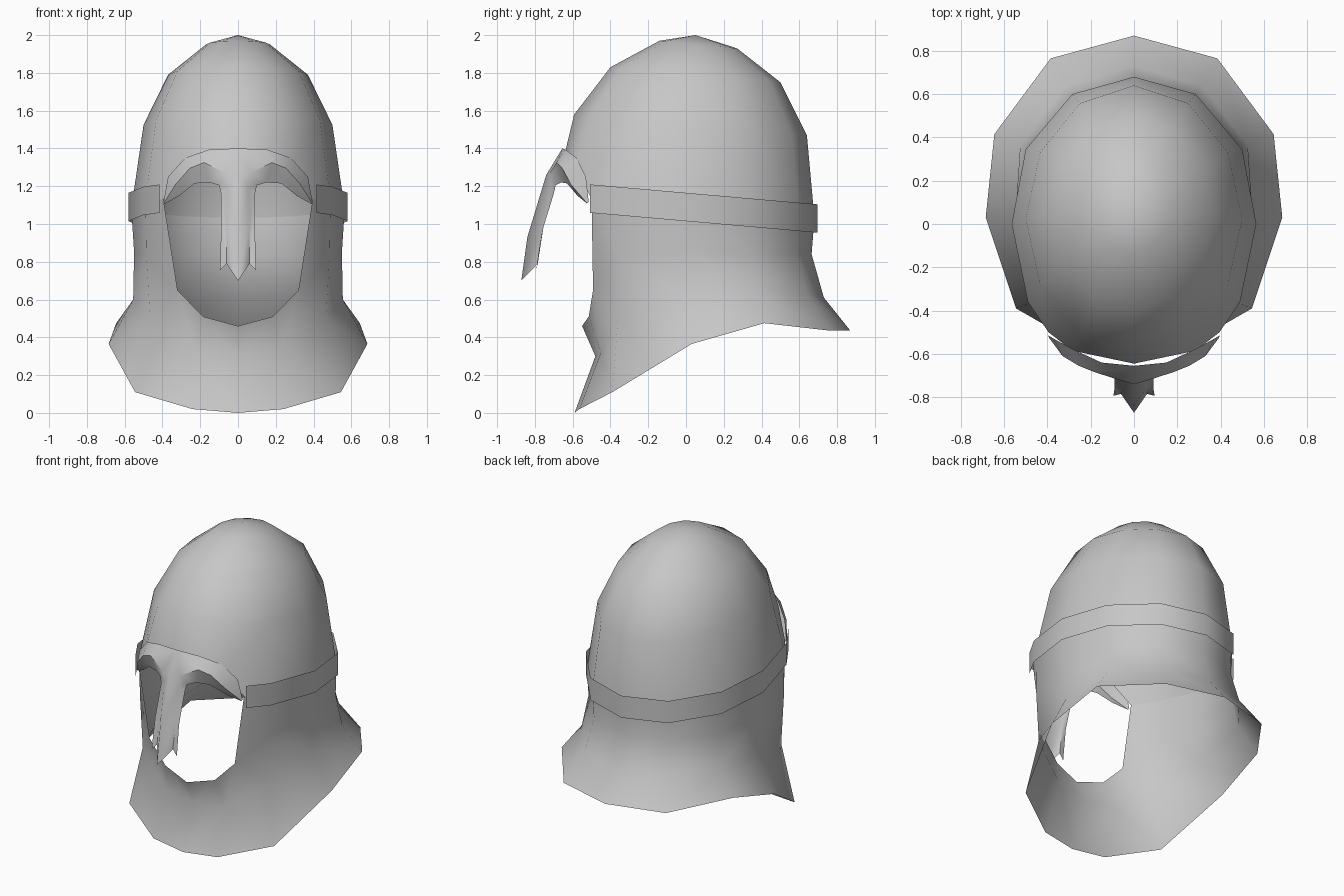
import bpy
from math import sin, cos, pi, radians

if "Cube" in bpy.data.objects:
    bpy.data.objects.remove(bpy.data.objects["Cube"])

steel = bpy.data.materials.new("grey steel")
steel.diffuse_color = (0.57, 0.57, 0.57, 1)
steel.use_nodes = True
steel.node_tree.nodes["Principled BSDF"].inputs["Base Color"].default_value = steel.diffuse_color


def make_half(name, verts, faces, angle):
    """Build the right half of a part and mirror it across x."""
    mesh = bpy.data.meshes.new(name)
    mesh.from_pydata(verts, [], faces)
    mesh.materials.append(steel)
    ob = bpy.data.objects.new(name, mesh)
    bpy.context.collection.objects.link(ob)
    mod = ob.modifiers.new("mirror", 'MIRROR')
    mod.use_clip = True
    mod.merge_threshold = 0.0005
    bpy.ops.object.select_all(action='DESELECT')
    ob.select_set(True)
    bpy.context.view_layer.objects.active = ob
    bpy.ops.object.shade_smooth_by_angle(angle=radians(angle))
    return ob


def grid(rows, cols, start=0):
    """Quads over columns of points stored one after another."""
    f = []
    for c in range(cols - 1):
        for r in range(rows - 1):
            a = start + c * rows + r
            f.append((a, a + 1, a + rows + 1, a + rows))
    return f


# Lower edge of the bowl, shared with the top of the neck guard, side to back
seam = [(.49, -.36, 1.13), (.565, 0, 1.08), (.5, .345, 1.06), (.285, .6, 1.04), (0, .68, 1.03)]
temple = (.395, -.5, 1.13)

# Bowl: tilted twelve-sided rings given as y front, z front, y back, z back, half width
rings = [(-.14, 1.97, .27, 1.93, .17), (-.40, 1.83, .50, 1.75, .37), (-.592, 1.58, .64, 1.47, .50)]
verts, faces = [(0, .05, 2.0)], []
for yf, zf, yb, zb, xh in rings:
    for k in range(7):
        t = (1 - cos(k * pi / 6)) / 2
        x = xh * sin(k * pi / 6) if k < 6 else 0
        verts.append((x, yf + (yb - yf) * t, zf + (zb - zf) * t))
verts += [(0, -.645, 1.36), (.285, -.585, 1.31)] + seam + [temple]
for k in range(6):
    faces.append((0, 1 + k, 2 + k))
    for r in range(3):
        a = 1 + r * 7 + k
        if r == 2 and k == 1:
            faces.append((a, a + 7, len(verts) - 1, a + 8, a + 1))
        else:
            faces.append((a, a + 7, a + 8, a + 1))
make_half("helmet_bowl", verts, faces, 60)

# Neck guard: columns from the face opening round to the back, each top to hem
columns = [
    [temple, (.32, -.492, .65), (.22, -.45, .32), (.24, -.565, .02)],
    [seam[0], (.485, -.36, .83), (.465, -.36, .50), (.545, -.39, .11)],
    [seam[1], (.55, 0, .85), (.555, .01, .60), (.685, .03, .365)],
    [seam[2], (.49, .35, .84), (.525, .37, .64), (.645, .415, .475)],
    [seam[3], (.28, .59, .84), (.31, .64, .63), (.385, .765, .435)],
    [seam[4], (0, .665, .84), (0, .73, .61), (0, .87, .435)],
]
verts = [p for c in columns for p in c]
faces = grid(4, 6)
# Chin lip under the face opening
n = len(verts)
verts += [(.185, -.515, .51), (0, -.55, .46), (0, -.48, .30), (0, -.59, 0)]
faces += [(1, n, 2), (n, n + 1, n + 2, 2), (2, n + 2, n + 3, 3)]
make_half("neck_guard", verts, faces, 75)

# Band round the sides and back
path = [(.415, -.507), (.503, -.362), (.58, 0), (.51, .348), (.292, .607), (0, .695)]
verts = []
for x, y in path:
    z = 1.165 - .0875 * y
    verts += [(x, y, z), (x, y, z - .15)]
make_half("side_band", verts, grid(2, 6), 60)

# Brow and nose guard: sections of rim, ridge and inner edge, temple to nose tip
sections = [
    [(.395, -.515, 1.115), (.393, -.525, 1.11), (.39, -.52, 1.105)],
    [(.37, -.53, 1.25), (.33, -.61, 1.21), (.31, -.575, 1.15)],
    [(.28, -.58, 1.35), (.255, -.655, 1.295), (.23, -.63, 1.215)],
    [(.15, -.64, 1.395), (.18, -.685, 1.325), (.15, -.66, 1.22)],
    [(0, -.655, 1.40), (.07, -.72, 1.27), (.10, -.69, 1.205)],
    [(0, -.74, 1.26), (.055, -.715, 1.19), (.09, -.70, 1.16)],
    [(0, -.84, .93), (.06, -.752, 1.0), (.09, -.762, .96)],
    [(0, -.872, .70), (.06, -.785, .79), (.095, -.793, .755)],
]
verts = [p for s in sections for p in s]
faces = [tuple(reversed(f)) for f in grid(3, len(sections))]
make_half("brow_and_nose_guard", verts, faces, 35)
